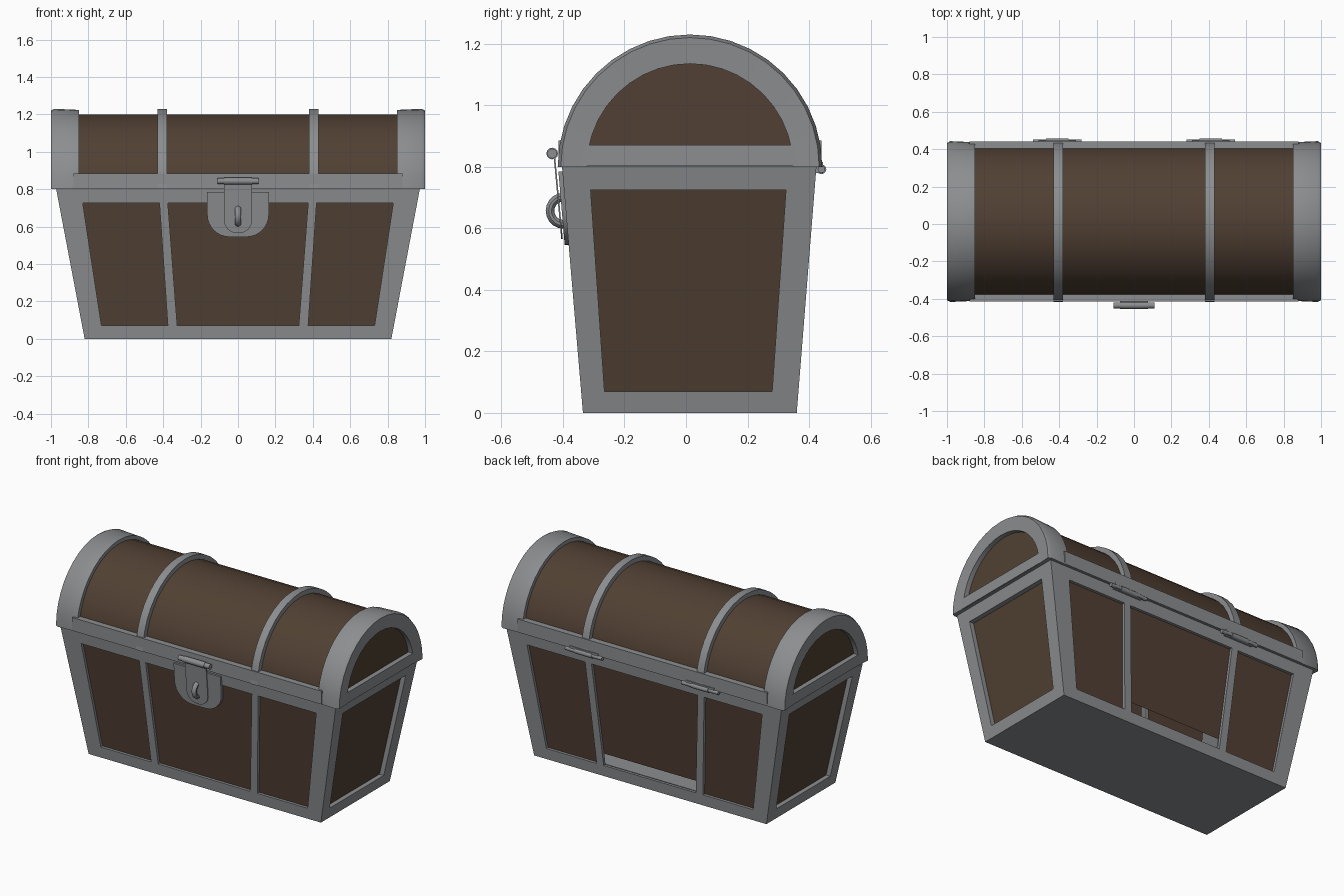
import bpy, bmesh, math
from mathutils import Matrix, Vector

if "Cube" in bpy.data.objects:
    bpy.data.objects.remove(bpy.data.objects["Cube"])


def material(name, rgb):
    m = bpy.data.materials.new(name)
    m.diffuse_color = (*rgb, 1)
    m.use_nodes = True
    m.node_tree.nodes["Principled BSDF"].inputs["Base Color"].default_value = m.diffuse_color
    return m


IRON = material("iron grey", (0.26, 0.27, 0.28))
WOOD = material("dark brown wood", (0.082, 0.051, 0.033))
CY, CZ, R = 0.013, 0.80, 0.43      # lid axis and radius


def finish(name, bm, mats, angle=35, normals=True):
    bmesh.ops.remove_doubles(bm, verts=bm.verts, dist=1e-5)
    if normals:
        bmesh.ops.recalc_face_normals(bm, faces=bm.faces)
    me = bpy.data.meshes.new(name)
    bm.to_mesh(me)
    bm.free()
    for m in mats:
        me.materials.append(m)
    me.shade_smooth()
    me.set_sharp_from_angle(angle=math.radians(angle))
    ob = bpy.data.objects.new(name, me)
    bpy.context.collection.objects.link(ob)
    return ob


def box(name, x, y, z, mat):
    bm = bmesh.new()
    bmesh.ops.create_cube(bm, size=1)
    for v in bm.verts:
        v.co = [(a + b) / 2 + c * (b - a) for (a, b), c in zip((x, y, z), v.co)]
    return finish(name, bm, [mat])


def arch(name, profile, mat, steps=20):
    """Sweep a closed (x, radius) profile over the half circle of the lid."""
    bm = bmesh.new()
    rings = []
    for i in range(steps + 1):
        a = math.pi * i / steps
        rings.append([bm.verts.new((x, CY - r * math.cos(a), CZ + r * math.sin(a)))
                      for x, r in profile])
    n = len(profile)
    for p, q in zip(rings, rings[1:]):
        for k in range(n):
            bm.faces.new((p[k], p[(k + 1) % n], q[(k + 1) % n], q[k]))
    bm.faces.new(rings[0])
    bm.faces.new(rings[-1][::-1])
    bmesh.ops.dissolve_degenerate(bm, dist=1e-5, edges=bm.edges)
    return finish(name, bm, [mat])


def rod(name, x0, x1, y, z, r):
    bm = bmesh.new()
    rot = Matrix.Translation(((x0 + x1) / 2, y, z)) @ Matrix.Rotation(math.pi / 2, 4, 'Y')
    bmesh.ops.create_cone(bm, cap_ends=True, segments=12, radius1=r, radius2=r,
                          depth=x1 - x0, matrix=rot)
    return finish(name, bm, [IRON])


def plate(name, outline, yf, thick):
    """Thin plate from an (x, z) outline, leaning along yf(z)."""
    bm = bmesh.new()
    front = [bm.verts.new((x, yf(z), z)) for x, z in outline]
    f = bm.faces.new(front)
    ext = bmesh.ops.extrude_face_region(bm, geom=[f])
    for g in ext["geom"]:
        if isinstance(g, bmesh.types.BMVert):
            g.co.y += thick
    return finish(name, bm, [IRON])


def lerp(pair, z, z0=0.0, z1=0.8):
    return pair[0] + (pair[1] - pair[0]) * (z - z0) / (z1 - z0)


# body: tapered iron frame with sunk wooden panels
FRONT, BACK, SIDE = (-0.335, -0.403), (0.36, 0.424), (0.82, 0.972)
ROWS = (0, 0.07, 0.725, 0.8)


def wall(bm, cols, point, inward, gap=None):
    """cols: functions of z across the wall; odd cells in the middle row are panels."""
    inward = Vector(inward)
    for c in range(len(cols) - 1):
        for r in range(3):
            z0, z1 = ROWS[r], ROWS[r + 1]
            cell = [(cols[c], z0), (cols[c + 1], z0), (cols[c + 1], z1), (cols[c], z1)]
            outer = [Vector(point(f(z), z)) for f, z in cell]
            if not (r == 1 and c % 2 == 1):
                bm.faces.new([bm.verts.new(p) for p in outer])
                continue
            inner = [p + inward for p in outer]
            for k in range(4):
                j = (k + 1) % 4
                bm.faces.new([bm.verts.new(p) for p in (outer[k], outer[j], inner[j], inner[k])])
            if gap and c == gap[0]:      # this board stops short of the lower rail
                t = gap[1] / (z1 - z0)
                inner[0], inner[1] = inner[0].lerp(inner[3], t), inner[1].lerp(inner[2], t)
            bm.faces.new([bm.verts.new(p) for p in inner]).material_index = 1


def edge(pair, sign=1):
    return lambda z: sign * lerp(pair, z)


def inner_line(pair, sign=1):
    return lambda z: sign * lerp(pair, z, 0.07, 0.725)


lines = [(0.73, 0.83), (0.375, 0.42), (0.325, 0.375)]
xs = ([edge(SIDE, -1)] + [inner_line(l, -1) for l in lines]
      + [inner_line(l) for l in lines[::-1]] + [edge(SIDE)])
ys = [edge(FRONT), inner_line((-0.265, -0.31)), inner_line((0.28, 0.325)), edge(BACK)]

bm = bmesh.new()
wall(bm, xs, lambda x, z: (x, lerp(FRONT, z), z), (0, 0.018, 0))
wall(bm, xs[::-1], lambda x, z: (x, lerp(BACK, z), z), (0, -0.018, 0), gap=(3, 0.07))
wall(bm, ys, lambda y, z: (lerp(SIDE, z), y, z), (-0.03, 0, 0))
wall(bm, ys[::-1], lambda y, z: (-lerp(SIDE, z), y, z), (0.03, 0, 0))
bm.faces.new([bm.verts.new((sx * SIDE[0], y, 0)) for sx, y in
              ((-1, BACK[0]), (1, BACK[0]), (1, FRONT[0]), (-1, FRONT[0]))])
finish("chest_body", bm, [IRON, WOOD], normals=False)
box("inner_floor", (-0.78, 0.78), (-0.31, 0.335), (0.01, 0.065), IRON)

# lid: wooden barrel, iron bands, end hoops and rails
arch("lid_barrel", [(-0.965, 0.001), (-0.965, 0.40), (0.965, 0.40), (0.965, 0.001)], WOOD)
box("lid_rim", (-0.99, 0.99), (CY - 0.425, CY + 0.425), (0.80, 0.812), IRON)
for s, side in ((-1, "left"), (1, "right")):
    arch("lid_band_" + side, [(s * 0.38, 0.385), (s * 0.38, R), (s * 0.43, R), (s * 0.43, 0.385)], IRON)
    arch("lid_end_hoop_" + side,
         [(s * 0.85, 0.335), (s * 0.85, 0.424), (s * 0.982, R), (s * 1.0, 0.42), (s * 0.995, 0.335)], IRON)
    box("lid_end_rail_" + side, sorted((s * 0.9, s * 0.996)), (CY - 0.38, CY + 0.38), (0.802, 0.87), IRON)
for s, side in ((-1, "front"), (1, "back")):
    box("lid_rail_" + side, (-0.88, 0.88), sorted((CY + s * 0.36, CY + s * 0.428)), (0.801, 0.885), IRON)


# lock: rounded backing plate, hanging hasp, pin and staple
def round_bottom(w, top, bottom, r, n=8):
    pts = [(-w, top)]
    for s in (-1, 1):
        arc = [(s * (w - r + r * math.cos(a)), bottom + r - r * math.sin(a))
               for a in [math.pi / 2 * i / n for i in range(n + 1)]]
        pts += arc if s < 0 else arc[::-1]
    return pts + [(w, top)]


plate("lock_plate", round_bottom(0.165, 0.785, 0.545, 0.12),
      lambda z: lerp(FRONT, z) - 0.013, 0.02)
plate("hasp", round_bottom(0.075, 0.835, 0.565, 0.07),
      lambda z: -0.405 - 0.025 * (z - 0.56) / 0.27, 0.005)
rod("hasp_pin", -0.11, 0.11, -0.435, 0.843, 0.016)
rod("hasp_knuckle", -0.075, 0.075, -0.435, 0.843, 0.019)

bm = bmesh.new()
rings = []
for i in range(20):
    a = math.tau * i / 20
    rings.append([])
    for k in range(10):
        b = math.tau * k / 10
        rr = 0.044 + 0.014 * math.cos(b)
        rings[-1].append(bm.verts.new((0.016 * math.sin(b), -0.398 + rr * math.cos(a),
                                       0.657 + rr * math.sin(a))))
for i in range(20):
    p, q = rings[i], rings[(i + 1) % 20]
    for k in range(10):
        bm.faces.new((p[k], p[(k + 1) % 10], q[(k + 1) % 10], q[k]))
finish("lock_staple", bm, [IRON])

# hinges on the back
for s, side in ((-1, "left"), (1, "right")):
    cx = s * 0.41
    rod("hinge_pin_" + side, cx - 0.13, cx + 0.13, 0.44, 0.792, 0.012)
    rod("hinge_knuckle_" + side, cx - 0.06, cx + 0.06, 0.44, 0.792, 0.016)
    box("hinge_leaf_" + side, (cx - 0.10, cx + 0.10), (0.42, 0.446), (0.78, 0.815), IRON)
